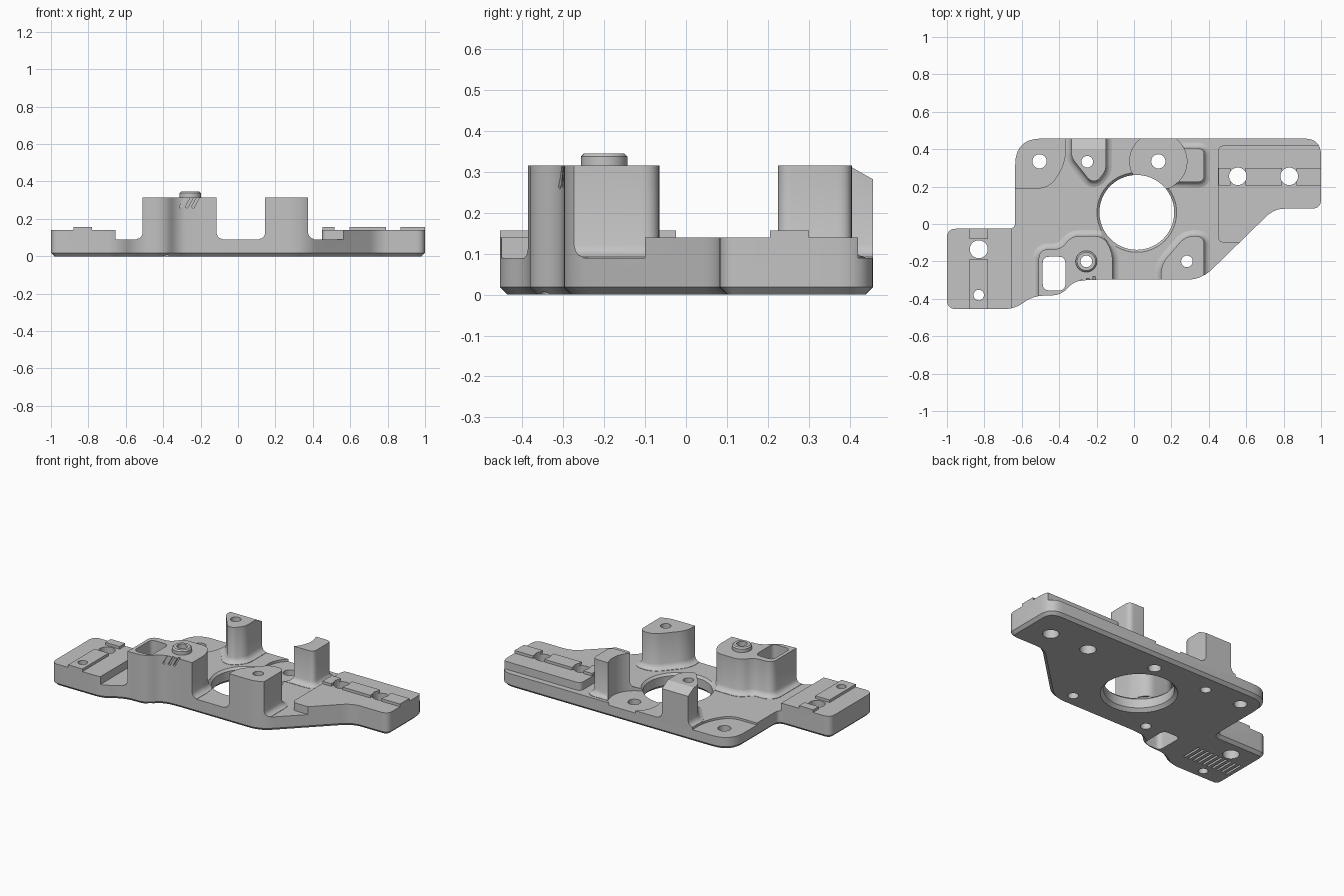
import bpy, bmesh, math
from mathutils import Vector

if "Cube" in bpy.data.objects:
    bpy.data.objects.remove(bpy.data.objects["Cube"])

SHADE = (0.55, 0.55, 0.55, 1)
grey = bpy.data.materials.new("matte grey")
grey.use_nodes = True
grey.diffuse_color = SHADE
grey.node_tree.nodes["Principled BSDF"].inputs["Base Color"].default_value = SHADE


def rounded(corners, steps=7):
    """Counter-clockwise outline from (x, y, tangent length) corners."""
    out = []
    for i, (x, y, r) in enumerate(corners):
        p = Vector((x, y))
        if not r:
            out.append(p)
            continue
        a = Vector(corners[i - 1][:2]) - p
        b = Vector(corners[(i + 1) % len(corners)][:2]) - p
        r = min(r, a.length * 0.46, b.length * 0.46)
        a, b = p + a.normalized() * r, p + b.normalized() * r
        for k in range(steps + 1):
            t = k / steps
            out.append(a * (1 - t) ** 2 + p * 2 * t * (1 - t) + b * t * t)
    return out


def circle(x, y, r, n=48):
    return [Vector((x + r * math.cos(math.tau * k / n), y + r * math.sin(math.tau * k / n)))
            for k in range(n)]


def rect(x0, y0, x1, y1, r=0):
    return rounded([(x0, y0, r), (x1, y0, r), (x1, y1, r), (x0, y1, r)])


def grow(points, d):
    """Offset an outline outwards by d."""
    out = []
    for i, p in enumerate(points):
        e = (p - points[i - 1]).normalized()
        f = (points[(i + 1) % len(points)] - p).normalized()
        n, m = Vector((e.y, -e.x)), Vector((f.y, -f.x))
        out.append(p + (n + m) * d / max(1 + n.dot(m), 0.3))
    return out


def prism(name, points, levels):
    """Stack copies of an outline at (height, offset) levels."""
    bm = bmesh.new()
    rings = [[bm.verts.new((p.x, p.y, z)) for p in grow(points, d)] for z, d in levels]
    for low, high in zip(rings, rings[1:]):
        for i in range(len(low)):
            bm.faces.new((low[i - 1], low[i], high[i], high[i - 1]))
    bm.faces.new(rings[0][::-1])
    bm.faces.new(rings[-1])
    mesh = bpy.data.meshes.new(name)
    bm.to_mesh(mesh)
    bm.free()
    obj = bpy.data.objects.new(name, mesh)
    bpy.context.collection.objects.link(obj)
    mesh.materials.append(grey)
    return obj


def block(name, centre, size, rotation=(0, 0, 0)):
    x, y, z = (s / 2 for s in size)
    obj = prism(name, rect(-x, -y, x, y), [(-z, 0), (z, 0)])
    obj.location, obj.rotation_euler = centre, rotation
    return obj


def combine(target, other, operation):
    other.hide_render = True
    bpy.context.view_layer.update()
    mod = target.modifiers.new(other.name, "BOOLEAN")
    mod.operation, mod.object, mod.solver = operation, other, "MANIFOLD"
    bpy.context.view_layer.objects.active = target
    bpy.ops.object.modifier_apply(modifier=mod.name)
    bpy.data.objects.remove(other)


TOP, POST = 0.09, 0.315
FLARE = [(0.05, 0.032), (0.092, 0.032), (0.096, 0.018), (0.106, 0.007), (0.122, 0), (POST, 0)]

# Oversized slab, trimmed to the outline later
bracket = block("mounting_bracket", (0, 0, TOP / 2 - 0.05), (2.4, 1.4, TOP + 0.1))

# End pads with raised ribs
adds = [prism("left_pad", rect(-1.15, -0.6, -0.655, 0.2), [(0.04, 0), (0.14, 0)]),
        prism("right_pad", rect(0.45, -0.1, 1.15, 0.42, 0.035), [(0.04, 0), (0.14, 0)])]
for y0, y1 in ((-0.55, -0.19), (-0.08, 0.1)):
    adds.append(prism("left_rib", rect(-0.88, y0, -0.78, y1), [(0.1, 0), (0.157, 0)]))
for x0, x1 in ((0.453, 0.515), (0.595, 0.79), (0.87, 1.1)):
    adds.append(prism("right_rib", rect(x0, 0.205, x1, 0.3), [(0.1, 0), (0.157, 0)]))

# Upright posts with flared feet
post_outlines = {
    "front_right_post": [(-0.51, -0.6, 0), (-0.115, -0.6, 0), (-0.115, -0.15, 0.05),
                         (-0.165, -0.065, 0.05), (-0.335, -0.065, 0.05),
                         (-0.39, -0.135, 0.04), (-0.51, -0.135, 0.06)],
    "front_left_post": [(0.145, -0.6, 0), (0.375, -0.6, 0), (0.375, -0.065, 0.045),
                        (0.275, -0.065, 0.045), (0.145, -0.215, 0.05)],
    "back_right_post": [(-0.335, 0.355, 0.03), (-0.235, 0.23, 0.03), (-0.195, 0.23, 0.025),
                        (-0.15, 0.285, 0.03), (-0.15, 0.6, 0), (-0.335, 0.6, 0)],
    "back_left_post": [(0.2, 0.225, 0), (0.375, 0.225, 0.035), (0.375, 0.405, 0.035),
                       (0.2, 0.405, 0)],
}
for name, corners in post_outlines.items():
    adds.append(prism(name, rounded(corners), FLARE))
adds.append(prism("locating_collar", circle(-0.255, -0.2, 0.057),
                  [(0.28, 0), (0.337, 0), (0.345, -0.008)]))
for part in adds:
    combine(bracket, part, "UNION")

# Trim everything to the plate outline with a chamfered underside
outline = rounded([
    (-1, -0.455, 0.05), (-0.64, -0.455, 0.06), (-0.54, -0.385, 0.06), (-0.39, -0.38, 0.05),
    (-0.32, -0.305, 0.05), (-0.22, -0.298, 0.03), (0.36, -0.298, 0.08), (0.75, 0.082, 0.06),
    (1, 0.082, 0.05), (1, 0.457, 0.09), (-0.635, 0.457, 0.14), (-0.635, -0.025, 0.035),
    (-1, -0.025, 0.05)])
combine(bracket, prism("outline", outline, [(0, -0.018), (0.018, 0), (0.6, 0)]), "INTERSECT")

# Shallow seats at the back
cuts = [prism("round_seat", circle(0.13, 0.335, 0.153), [(0.075, 0), (0.5, 0)]),
        prism("corner_seat", rounded([(-0.8, 0.192, 0), (-0.45, 0.192, 0.07),
                                      (-0.366, 0.33, 0.09), (-0.366, 0.6, 0), (-0.8, 0.6, 0)]),
              [(0.077, 0), (0.5, 0)])]

# Central bore, chamfered at both ends
cuts.append(prism("bore", circle(0.015, 0.062, 0.2, 72),
                  [(-0.02, 0.04), (0.02, 0), (0.077, 0), (0.107, 0.03)]))

# Screw holes and the through pocket
for x, y, r in ((-0.83, -0.135, 0.048), (-0.83, -0.38, 0.028), (0.555, 0.255, 0.047),
                (0.83, 0.255, 0.047), (-0.505, 0.335, 0.038), (0.13, 0.335, 0.038),
                (-0.25, 0.333, 0.031), (-0.255, -0.2, 0.031), (0.283, -0.2, 0.031)):
    cuts.append(prism("screw_hole", circle(x, y, r, 32), [(-0.1, 0), (0.6, 0)]))
cuts.append(prism("pocket", rect(-0.488, -0.355, -0.367, -0.175, 0.035), [(-0.1, 0), (0.6, 0)]))

# Sloped top on the back post
cuts.append(block("slope", (-0.245, 0.452, 0.342), (0.3, 0.2, 0.1), (-0.52, 0, 0)))

# Slanted grooves on the front post, straight grooves under the pad
for k in range(3):
    cuts.append(block("groove", (-0.29 + 0.033 * k, -0.32 + 0.009 * k, 0.295),
                      (0.013, 0.04, 0.08), (0, 0.5, 0)))
for k in range(10):
    cuts.append(block("under_groove", (-0.95 + 0.034 * k, -0.26, 0), (0.013, 0.13, 0.03)))
for part in cuts:
    combine(bracket, part, "DIFFERENCE")

# Single material and smooth curved walls
bracket.data.materials.clear()
bracket.data.materials.append(grey)
for face in bracket.data.polygons:
    face.material_index = 0
bpy.ops.object.select_all(action="DESELECT")
bracket.select_set(True)
bpy.context.view_layer.objects.active = bracket
bpy.ops.object.shade_smooth_by_angle(angle=math.radians(28))
